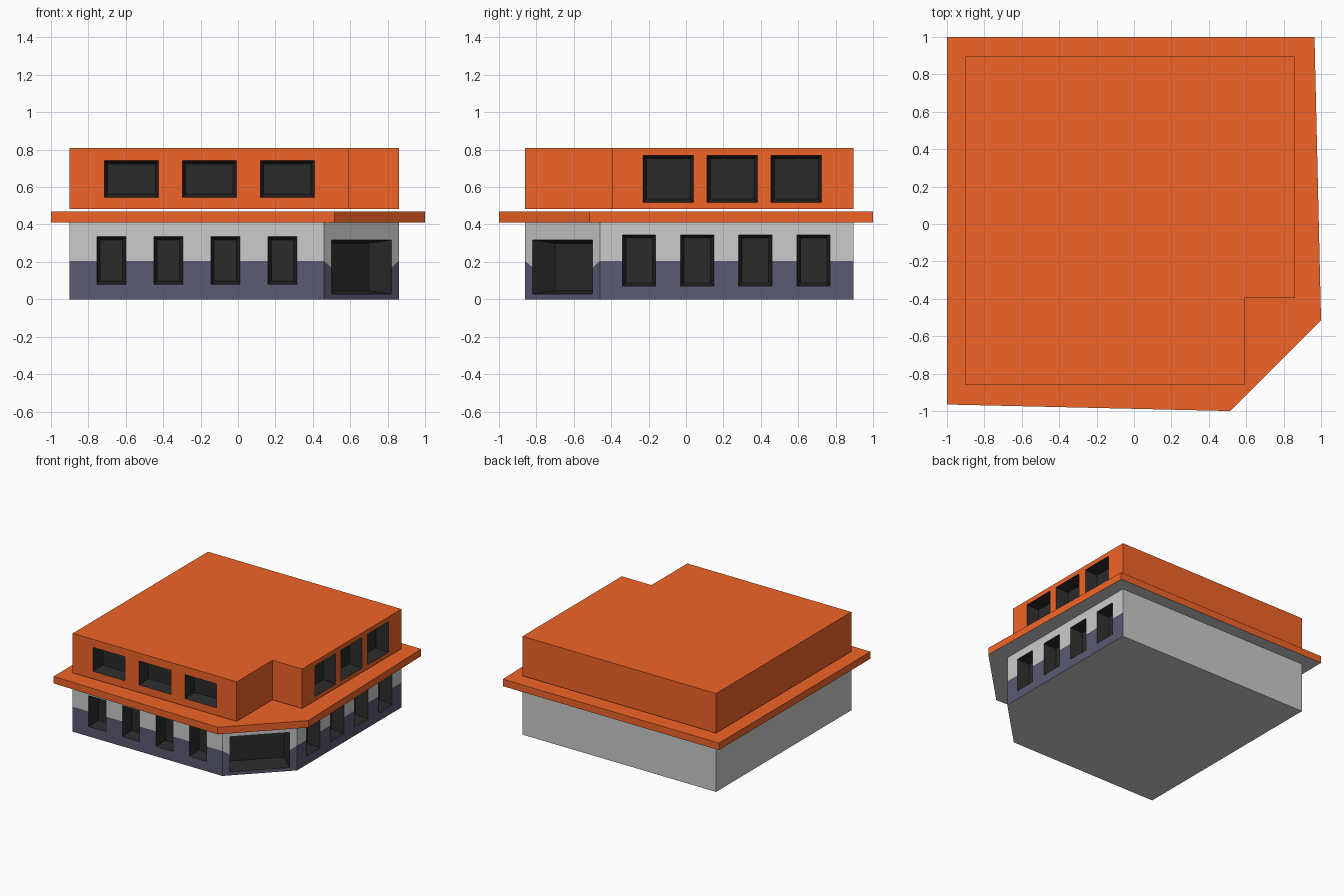
import bpy, bmesh
from mathutils import Vector

if "Cube" in bpy.data.objects:
    bpy.data.objects.remove(bpy.data.objects["Cube"])


def material(name, rgb):
    m = bpy.data.materials.new(name)
    m.diffuse_color = (*rgb, 1)
    m.use_nodes = True
    m.node_tree.nodes["Principled BSDF"].inputs["Base Color"].default_value = m.diffuse_color
    return m


GREY = material("plaster_grey", (0.8, 0.8, 0.8))
ORANGE = material("orange", (0.88, 0.127, 0.02))
NAVY = material("navy_band", (0.103, 0.103, 0.175))
DARK = material("dark_glass", (0.024, 0.024, 0.024))
MATS = [GREY, ORANGE, NAVY, DARK]


def face(bm, pts, mat):
    f = bm.faces.new([bm.verts.new(p) for p in pts])
    f.material_index = MATS.index(mat)


def finish(bm, name):
    bmesh.ops.remove_doubles(bm, verts=bm.verts, dist=1e-4)
    mesh = bpy.data.meshes.new(name)
    bm.to_mesh(mesh)
    bm.free()
    for m in MATS:
        mesh.materials.append(m)
    bpy.context.collection.objects.link(bpy.data.objects.new(name, mesh))


def wall(bm, a, b, z0, z1, mat, openings=(), zo=(0, 0), band=None, dip=None, depth=0.1, taper=0.018):
    """Wall from a to b (outside on the right) with tapered recesses at the given u ranges."""
    a, b = Vector((*a, 0)), Vector((*b, 0))
    length = (b - a).length
    along = (b - a) / length
    inward = Vector((-along.y, along.x, 0))

    def P(u, z, d=0.0):
        if z == band and dip and 1e-4 < u < length - 1e-4:
            z = dip
        return a + along * u + inward * d + Vector((0, 0, z))

    us = sorted({0, length, *(u for o in openings for u in o)})
    zs = sorted({z0, z1, *(zo if openings else ()), *([band] if band else [])})
    for u, v in zip(us, us[1:]):
        for w, t in zip(zs, zs[1:]):
            if (u, v) in openings and zo[0] <= w < zo[1]:
                continue
            face(bm, [P(u, w), P(v, w), P(v, t), P(u, t)], NAVY if band and t <= band else mat)
    for u, v in openings:
        w, t = zo
        e = taper
        outer = [P(u, w), P(v, w), P(v, t), P(u, t)]
        inner = [P(u + e, w + e, depth), P(v - e, w + e, depth),
                 P(v - e, t - e, depth), P(u + e, t - e, depth)]
        for k in range(4):
            n = (k + 1) % 4
            face(bm, [outer[k], outer[n], inner[n], inner[k]], DARK)
        face(bm, inner, DARK)


def cap(bm, outline, z, mat, up):
    face(bm, [(x, y, z) for x, y in (outline if up else outline[::-1])], mat)


def row(first, step, width, count):
    return [(first + i * step, first + i * step + width) for i in range(count)]


# Ground floor: chamfered corner entrance, navy band on the street sides
g = [(-0.9, -0.86), (0.46, -0.86), (0.86, -0.46), (0.86, 0.895), (-0.9, 0.895)]
bm = bmesh.new()
wall(bm, g[0], g[1], 0, 0.41, GREY, row(0.145, 0.305, 0.155, 4), (0.08, 0.335), band=0.205)
wall(bm, g[1], g[2], 0, 0.41, GREY, [(0.057, 0.509)], (0.028, 0.317), band=0.205, dip=0.17, depth=0.15)
wall(bm, g[2], g[3], 0, 0.41, GREY, row(0.12, 0.311, 0.178, 4), (0.07, 0.345), band=0.205)
wall(bm, g[3], g[4], 0, 0.41, GREY)
wall(bm, g[4], g[0], 0, 0.41, GREY)
cap(bm, g, 0, GREY, False)
finish(bm, "ground_floor")

# Canopy slab with grey underside
s = [(-1, -0.965), (0.515, -1), (1, -0.515), (0.965, 1), (-1, 1)]
bm = bmesh.new()
for i in range(len(s)):
    wall(bm, s[i], s[(i + 1) % len(s)], 0.41, 0.468, ORANGE)
cap(bm, s, 0.468, ORANGE, True)
cap(bm, s, 0.41, GREY, False)
finish(bm, "canopy_slab")

# Upper floor: L-shaped, floating just above the canopy
u = [(-0.9, -0.86), (0.59, -0.86), (0.59, -0.395), (0.86, -0.395), (0.86, 0.895), (-0.9, 0.895)]
windows = {0: (row(0.185, 0.417, 0.29, 3), (0.545, 0.742)),
           3: (row(0.165, 0.342, 0.27, 3), (0.518, 0.77))}
bm = bmesh.new()
for i in range(len(u)):
    openings, zo = windows.get(i, ((), (0, 0)))
    wall(bm, u[i], u[(i + 1) % len(u)], 0.483, 0.808, ORANGE, openings, zo)
cap(bm, u, 0.808, ORANGE, True)
cap(bm, u, 0.483, ORANGE, False)
finish(bm, "upper_floor")
